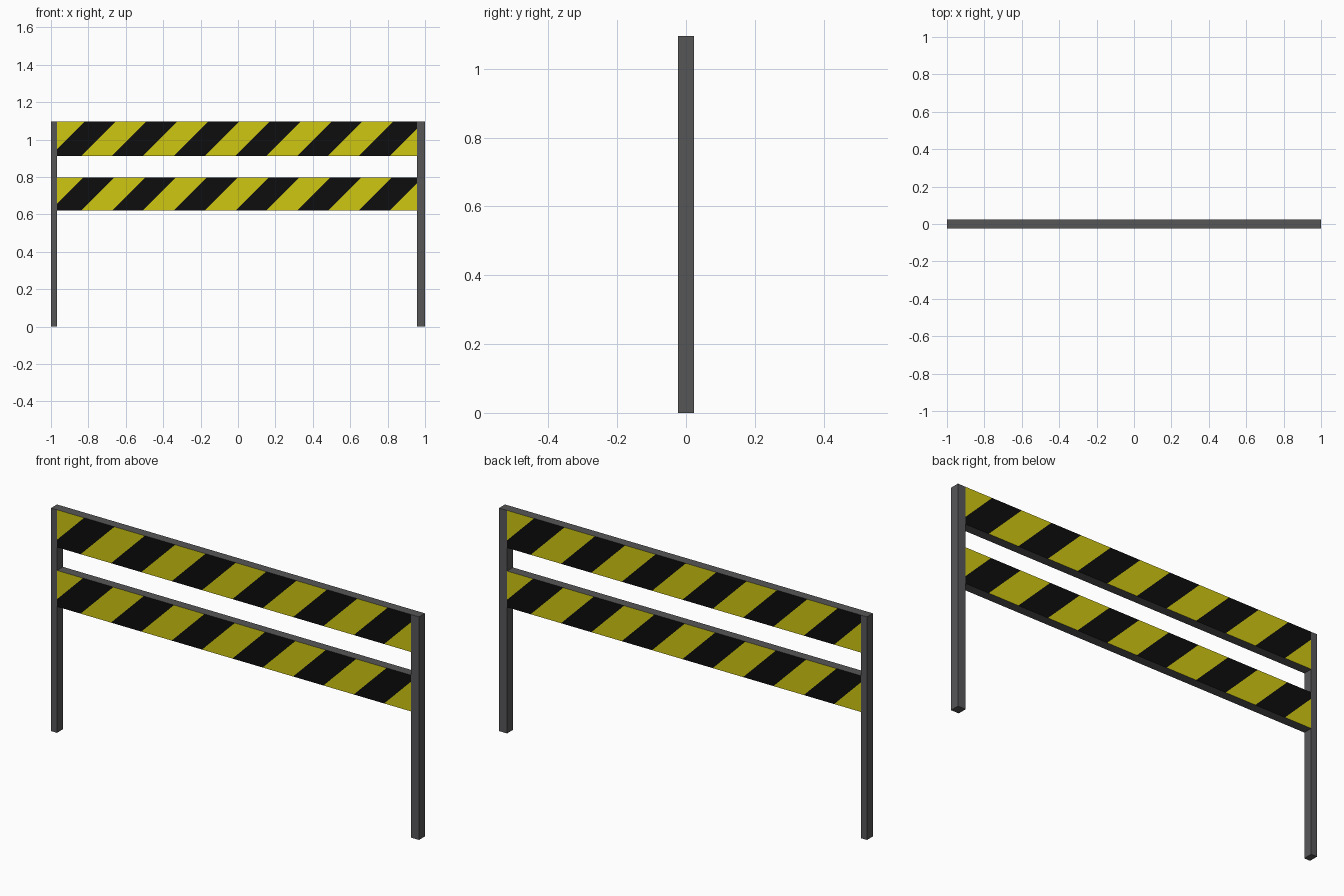
import bpy, bmesh, math
from mathutils import Vector

if "Cube" in bpy.data.objects:
    bpy.data.objects.remove(bpy.data.objects["Cube"])

DEPTH = 0.046
HEIGHT = 1.096
LEFT, RIGHT = -0.968, 0.957          # inner edges of the two posts
MID = (LEFT + RIGHT) / 2
STRIPE = 0.165                       # stripe width along x
START = -0.669                       # where one dark stripe begins at the bottom edge


def material(name, rgb):
    m = bpy.data.materials.new(name)
    m.diffuse_color = (*rgb, 1)
    m.use_nodes = True
    m.node_tree.nodes["Principled BSDF"].inputs["Base Color"].default_value = m.diffuse_color
    return m


grey = material("dark grey metal", (0.095, 0.092, 0.097))
yellow = material("warning yellow", (0.62, 0.57, 0.006))
black = material("stripe black", (0.004, 0.004, 0.004))


def box_mesh(x0, x1, z0, z1):
    bm = bmesh.new()
    bmesh.ops.create_cube(bm, size=1)
    for v in bm.verts:
        v.co = Vector((x0 if v.co.x < 0 else x1,
                       v.co.y * DEPTH,
                       z0 if v.co.z < 0 else z1))
    bm.normal_update()
    return bm


def finish(bm, name, mats):
    me = bpy.data.meshes.new(name)
    bm.to_mesh(me)
    bm.free()
    for m in mats:
        me.materials.append(m)
    ob = bpy.data.objects.new(name, me)
    bpy.context.collection.objects.link(ob)
    return ob


def rail(name, z0, z1):
    """Rail whose front and back faces are cut into 45 degree stripes."""
    bm = box_mesh(LEFT, RIGHT, z0, z1)
    for side in (1, -1):             # 1 = front (-y), -1 = back, turned half round
        def wide_faces():
            bm.normal_update()
            return [f for f in bm.faces if f.normal.y * side < -0.5]
        for k in range(-4, 12):
            u = START + k * STRIPE
            faces = wide_faces()
            geom = set(faces)
            for f in faces:
                geom.update(f.edges)
                geom.update(f.verts)
            bmesh.ops.bisect_plane(bm, geom=list(geom), dist=1e-5,
                                   plane_co=(MID + side * u, 0, z0),
                                   plane_no=(side, 0, -1))
        for f in wide_faces():
            c = f.calc_center_median()
            u = side * (c.x - MID) - (c.z - z0)
            f.material_index = 2 if math.floor((u - START) / STRIPE) % 2 == 0 else 1
    return finish(bm, name, (grey, yellow, black))


# Posts
finish(box_mesh(-1.0, LEFT, 0, HEIGHT), "left_post", (grey,))
finish(box_mesh(RIGHT, 1.0, 0, HEIGHT), "right_post", (grey,))

# Striped rails
rail("upper_rail", 0.912, HEIGHT)
rail("lower_rail", 0.62, 0.798)
